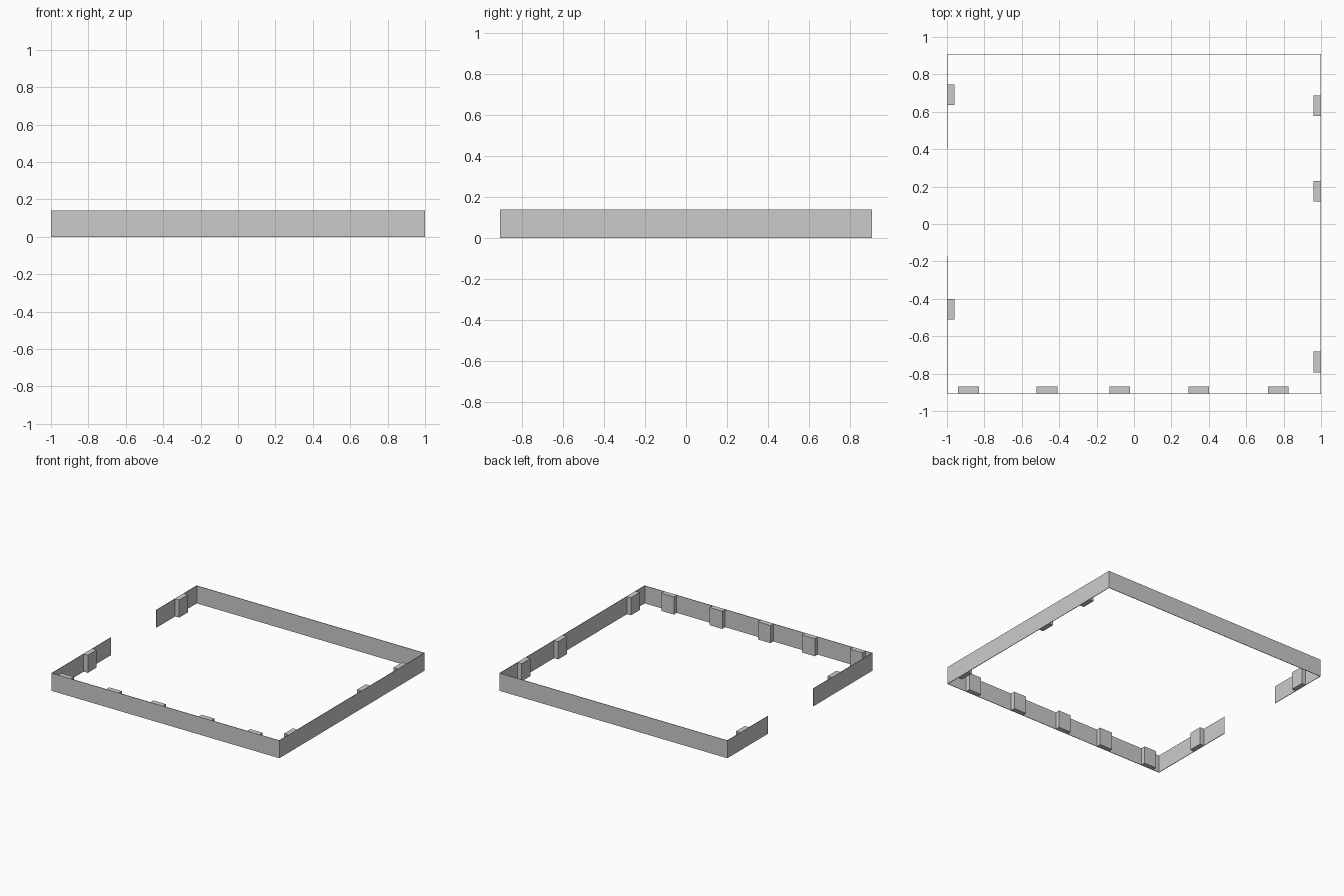
import bpy

if "Cube" in bpy.data.objects:
    bpy.data.objects.remove(bpy.data.objects["Cube"])

HEIGHT = 0.14
HALF_X, HALF_Y = 1.0, 0.91
THICK = 0.004
PIER_W, PIER_D = 0.11, 0.04


def box(name, x0, x1, y0, y1):
    """Floor-standing box spanning the given plan rectangle."""
    bpy.ops.mesh.primitive_cube_add(
        size=1, location=((x0 + x1) / 2, (y0 + y1) / 2, HEIGHT / 2))
    ob = bpy.context.object
    ob.name = name
    ob.scale = (x1 - x0, y1 - y0, HEIGHT)
    bpy.ops.object.transform_apply(location=False, rotation=False, scale=True)
    return ob


# Thin perimeter walls, with an opening in the left side
box("front_wall", -HALF_X, HALF_X, -HALF_Y, -HALF_Y + THICK)
box("back_wall", -HALF_X, HALF_X, HALF_Y - THICK, HALF_Y)
inner = HALF_Y - THICK
box("right_wall", HALF_X - THICK, HALF_X, -inner, inner)
box("left_wall_front", -HALF_X, -HALF_X + THICK, -inner, -0.17)
box("left_wall_back", -HALF_X, -HALF_X + THICK, 0.40, inner)

# Piers against the inside of the walls
h = PIER_W / 2
for i, x in enumerate((-0.885, -0.465, -0.077, 0.346, 0.771)):
    box(f"front_pier_{i + 1}", x - h, x + h, -HALF_Y + THICK, -HALF_Y + PIER_D)
for i, y in enumerate((-0.738, 0.175, 0.632)):
    box(f"right_pier_{i + 1}", HALF_X - PIER_D, HALF_X - THICK, y - h, y + h)
for i, y in enumerate((-0.455, 0.69)):
    box(f"left_pier_{i + 1}", -HALF_X + THICK, -HALF_X + PIER_D, y - h, y + h)
